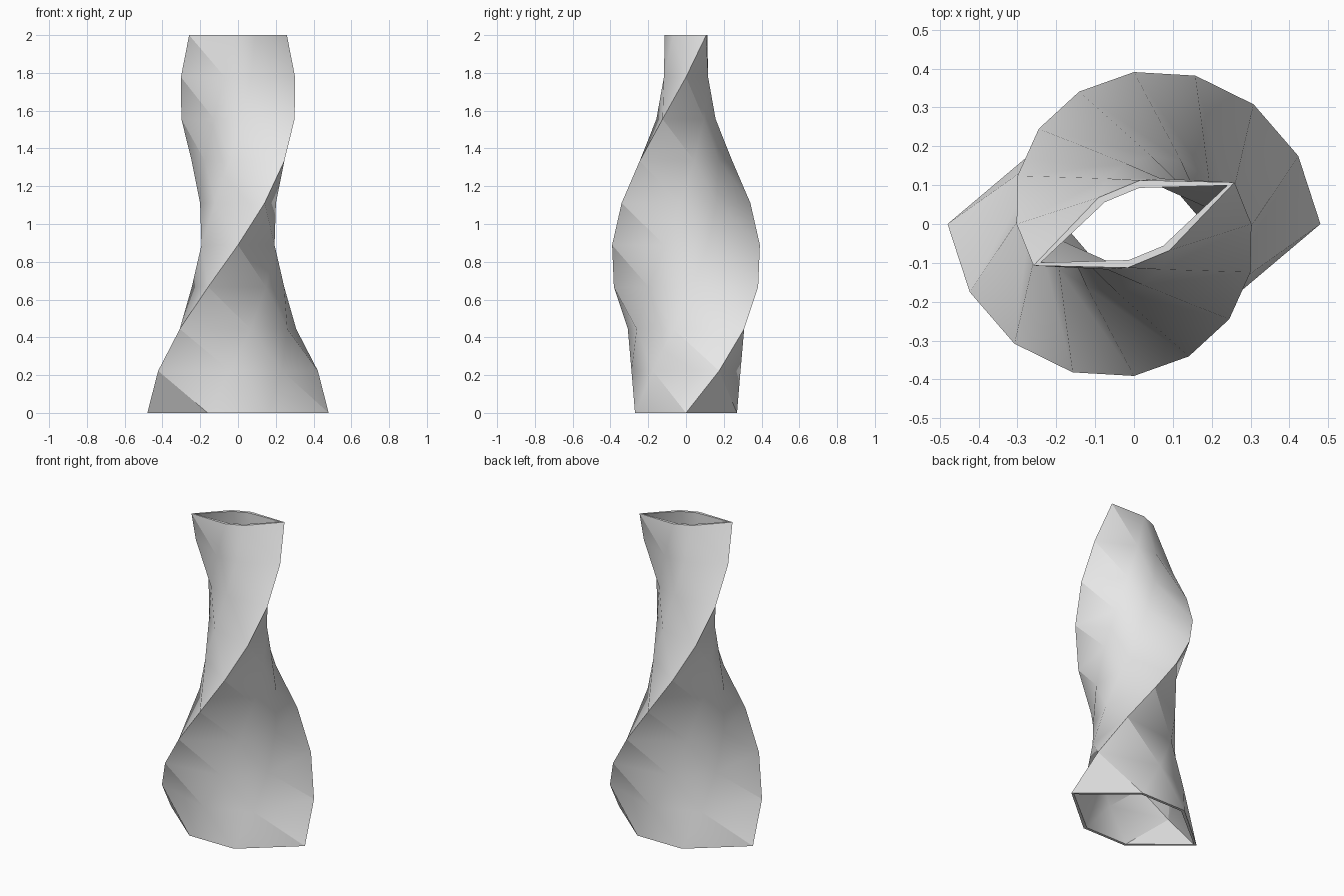
import bpy, bmesh
from math import radians, sin, cos, hypot, atan2

cube = bpy.data.objects.get("Cube")
if cube:
    bpy.data.objects.remove(cube, do_unlink=True)

HEIGHT, LEVELS = 2.0, 9
TWIST = radians(22.5)      # turn per level
TAPER = 0.2                # radius lost from base to rim
WALL = 0.02

# Pointed six-sided base section, counter-clockwise
half = [(0.48, 0), (0.16, 0.27), (-0.16, 0.27)]
section = half + [(-x, -y) for x, y in half]
SIDES = len(section)


def make_ring(bm, level, inset):
    """One twisted, shrunken copy of the section."""
    t = level / LEVELS
    ring = []
    for x, y in section:
        r = hypot(x, y) - TAPER * t - inset
        a = atan2(y, x) + TWIST * level
        ring.append(bm.verts.new((r * cos(a), r * sin(a), HEIGHT * t)))
    return ring


def bridge(bm, low, high):
    """Band of triangles between two rings."""
    for i in range(SIDES):
        j = (i + 1) % SIDES
        bm.faces.new((low[i], low[j], high[i]))
        bm.faces.new((low[j], high[j], high[i]))


bm = bmesh.new()
outer = [make_ring(bm, k, 0) for k in range(LEVELS + 1)]
inner = [make_ring(bm, k, WALL) for k in range(LEVELS + 1)]

# Outer and inner walls
for k in range(LEVELS):
    bridge(bm, outer[k], outer[k + 1])
    bridge(bm, inner[k], inner[k + 1])

# Flat rims at both open ends
bridge(bm, outer[-1], inner[-1])
bridge(bm, outer[0], inner[0])
bmesh.ops.recalc_face_normals(bm, faces=bm.faces)

mesh = bpy.data.meshes.new("twisted_vase")
bm.to_mesh(mesh)
bm.free()
vase = bpy.data.objects.new("twisted_vase", mesh)
bpy.context.collection.objects.link(vase)

# Plain grey finish
grey = bpy.data.materials.new("light_grey")
grey.use_nodes = True
colour = (0.8, 0.8, 0.8, 1)
grey.diffuse_color = colour
for node in grey.node_tree.nodes:
    if node.type == "BSDF_PRINCIPLED":
        node.inputs["Base Color"].default_value = colour
mesh.materials.append(grey)

# Smooth walls with crisp creases
bpy.ops.object.select_all(action="DESELECT")
vase.select_set(True)
bpy.context.view_layer.objects.active = vase
bpy.ops.object.shade_smooth_by_angle(angle=radians(30))
